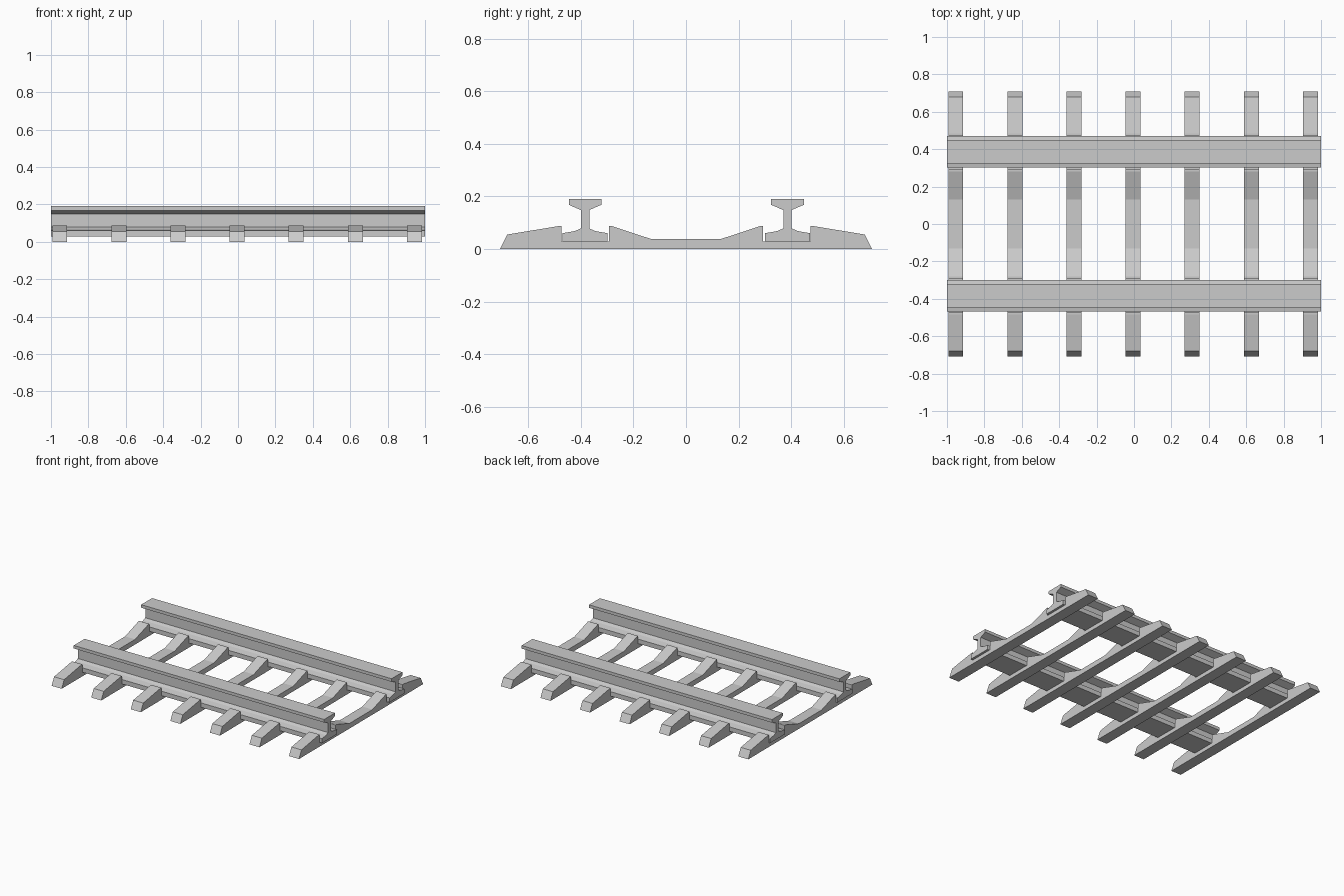
import bpy, bmesh

if "Cube" in bpy.data.objects:
    bpy.data.objects.remove(bpy.data.objects["Cube"])

steel = bpy.data.materials.new("plain grey")
steel.diffuse_color = (0.6, 0.6, 0.6, 1)
steel.use_nodes = True
steel.node_tree.nodes["Principled BSDF"].inputs["Base Color"].default_value = steel.diffuse_color


def extrude_profile(name, profile, x0, x1):
    """Extrude a closed (y, z) outline along x."""
    bm = bmesh.new()
    face = bm.faces.new([bm.verts.new((x0, y, z)) for y, z in profile])
    result = bmesh.ops.extrude_face_region(bm, geom=[face])
    moved = [v for v in result["geom"] if isinstance(v, bmesh.types.BMVert)]
    bmesh.ops.translate(bm, verts=moved, vec=(x1 - x0, 0, 0))
    bmesh.ops.recalc_face_normals(bm, faces=bm.faces)
    mesh = bpy.data.meshes.new(name)
    bm.to_mesh(mesh)
    bm.free()
    mesh.materials.append(steel)
    obj = bpy.data.objects.new(name, mesh)
    bpy.context.collection.objects.link(obj)
    return obj


def mirrored(half):
    """Complete an outline with its mirror image across y = 0."""
    return half + [(-y, z) for y, z in reversed(half)]


# Rails: wide foot, thin web, flat-topped head
rail_half = [(0.085, 0.028), (0.085, 0.06), (0.04, 0.068), (0.016, 0.078),
             (0.016, 0.148), (0.062, 0.168), (0.062, 0.19)]
for name, yc in (("front_rail", -0.384), ("back_rail", 0.386)):
    extrude_profile(name, [(y + yc, z) for y, z in mirrored(rail_half)], -1, 1)

# Sleepers: bevelled ends, a notch under each rail, dipped middle
sleeper_half = [(0.708, 0), (0.68, 0.055), (0.485, 0.087), (0.473, 0.087),
                (0.473, 0.028), (0.292, 0.028), (0.292, 0.087),
                (0.282, 0.087), (0.13, 0.037)]
for i in range(7):
    xc = -0.953 + i * 0.316
    extrude_profile(f"sleeper_{i + 1}", mirrored(sleeper_half),
                    xc - 0.04, xc + 0.04)
